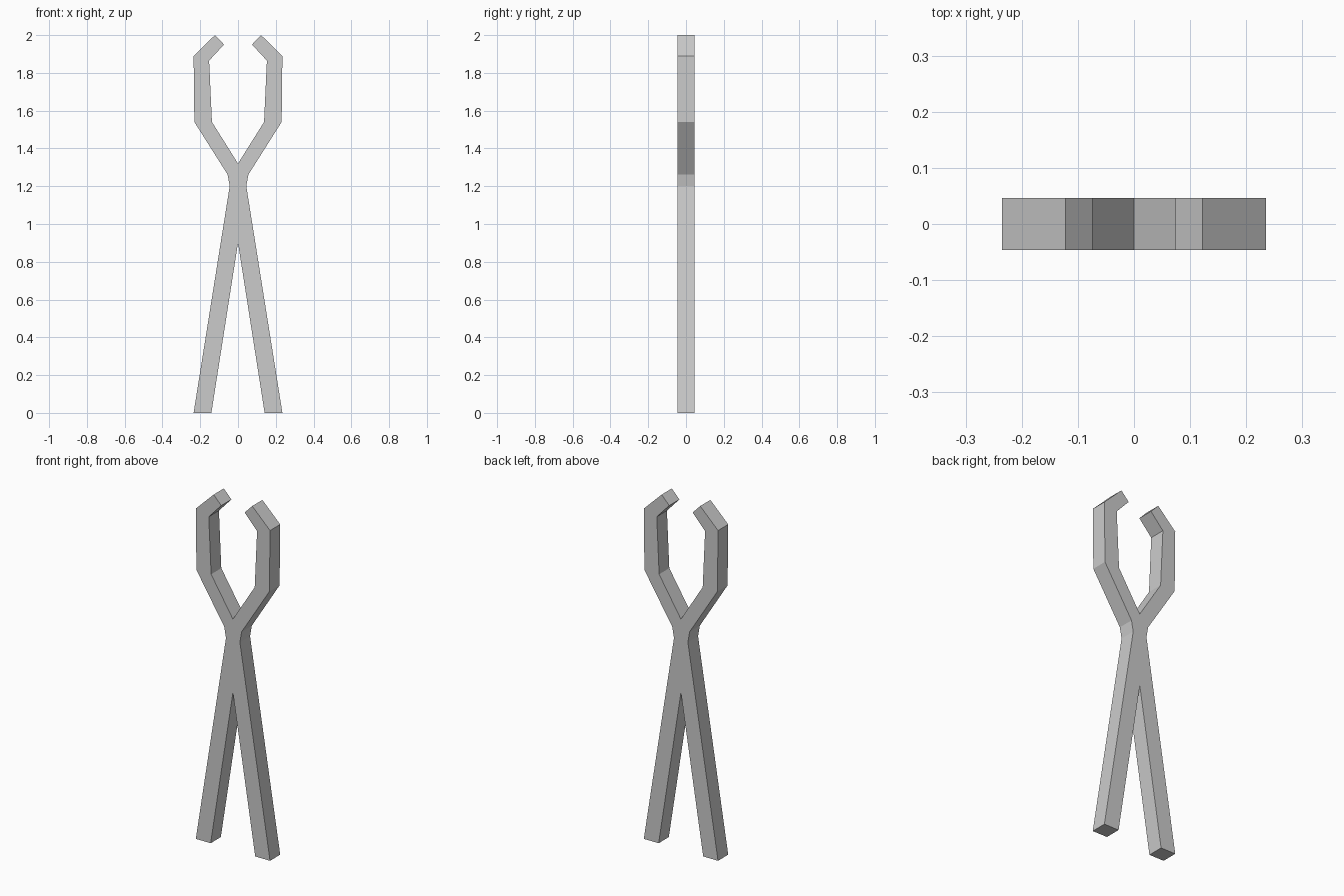
import bpy, bmesh

if "Cube" in bpy.data.objects:
    bpy.data.objects.remove(bpy.data.objects["Cube"])

HALF_DEPTH = 0.046

# Right half of the tong outline (x, z), from lower crotch round to upper crotch
half = [(0, 0.90), (0.141, 0), (0.235, 0), (0.044, 1.20), (0.055, 1.262),
        (0.231, 1.54), (0.235, 1.89), (0.122, 2.0), (0.074, 1.95),
        (0.153, 1.865), (0.138, 1.54), (0, 1.32)]

# Mirror to a closed outline
outline = half + [(-x, z) for x, z in reversed(half[1:-1])]

# Extrude the outline into the crossed tongs
bm = bmesh.new()
face = bm.faces.new([bm.verts.new((x, -HALF_DEPTH, z)) for x, z in outline])
ext = bmesh.ops.extrude_face_region(bm, geom=[face], use_keep_orig=True)
verts = [g for g in ext["geom"] if isinstance(g, bmesh.types.BMVert)]
bmesh.ops.translate(bm, verts=verts, vec=(0, 2 * HALF_DEPTH, 0))
bmesh.ops.recalc_face_normals(bm, faces=bm.faces[:])

mesh = bpy.data.meshes.new("tongs")
bm.to_mesh(mesh)
bm.free()
bpy.context.collection.objects.link(bpy.data.objects.new("tongs", mesh))
